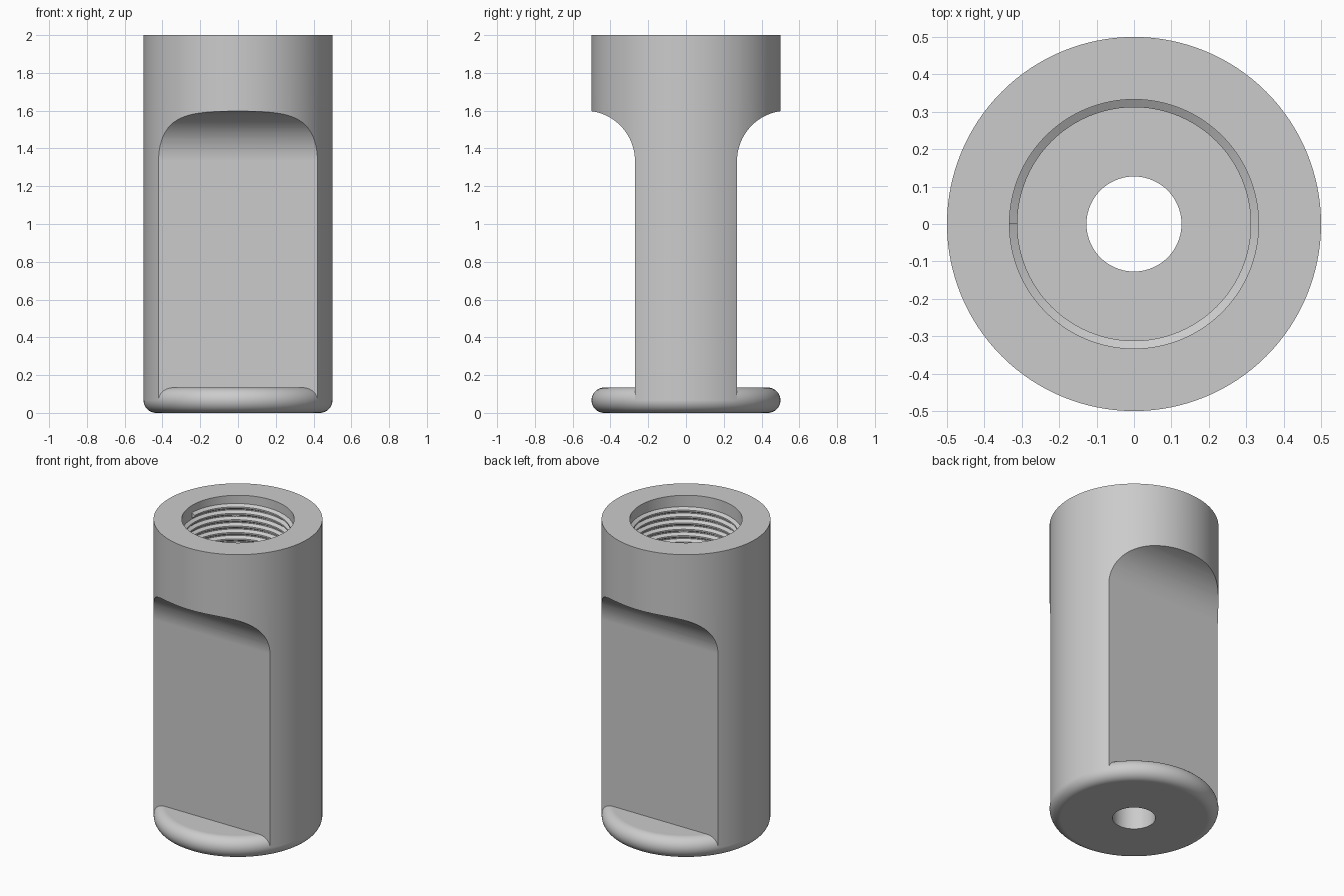
import bpy, bmesh
from math import sin, cos, pi, radians

cube = bpy.data.objects.get("Cube")
if cube:
    bpy.data.objects.remove(cube, do_unlink=True)

OUTER, BORE, CREST, HOLE = 0.5, 0.333, 0.312, 0.127
FLAT, FILLET, ROUND = 0.27, 0.267, 0.067
TOP, FLOOR, SHOULDER = 2.0, 1.6, 1.6
PITCH, SEGMENTS = 0.0417, 128

steel = bpy.data.materials.new("grey metal")
steel.use_nodes = True
steel.diffuse_color = (0.6, 0.6, 0.6, 1)
steel.node_tree.nodes["Principled BSDF"].inputs["Base Color"].default_value = (0.6, 0.6, 0.6, 1)


def make_object(name, bm):
    bmesh.ops.recalc_face_normals(bm, faces=bm.faces)
    mesh = bpy.data.meshes.new(name)
    bm.to_mesh(mesh)
    bm.free()
    mesh.materials.append(steel)
    obj = bpy.data.objects.new(name, mesh)
    bpy.context.collection.objects.link(obj)
    return obj


def activate(obj):
    bpy.ops.object.select_all(action='DESELECT')
    obj.select_set(True)
    bpy.context.view_layer.objects.active = obj


def smooth(obj):
    activate(obj)
    bpy.ops.object.shade_smooth_by_angle(angle=radians(30))
    weighted = obj.modifiers.new("clean normals", 'WEIGHTED_NORMAL')
    weighted.keep_sharp = True


def bridge(bm, rings, closed):
    """Skin a list of closed vertex rings."""
    count = len(rings)
    for i in range(count if closed else count - 1):
        a, b = rings[i], rings[(i + 1) % count]
        for j in range(len(a)):
            k = (j + 1) % len(a)
            bm.faces.new((a[j], a[k], b[k], b[j]))


def lathe(name, profile):
    """Turn a closed (radius, height) outline around z."""
    bm = bmesh.new()
    rings = []
    for i in range(SEGMENTS):
        t = 2 * pi * i / SEGMENTS
        rings.append([bm.verts.new((r * cos(t), r * sin(t), z)) for r, z in profile])
    bridge(bm, rings, True)
    return make_object(name, bm)


# Turned body with a stepped bore
body = lathe("body", [(HOLE, ROUND), (OUTER, ROUND), (OUTER, TOP), (BORE, TOP),
                      (BORE, FLOOR), (HOLE, FLOOR)])

# Cutter for the front and back flats, with a concave fillet under the head
arc = [pi - pi / 2 * i / 20 for i in range(21)]
outline = [(0.7, 0.03), (FLAT, 0.03)]
outline += [(FLAT + FILLET + FILLET * cos(a), SHOULDER - FILLET + FILLET * sin(a)) for a in arc]
outline += [(0.7, SHOULDER)]
bm = bmesh.new()
for side in (-1, 1):
    ends = [[bm.verts.new((x, side * y, z)) for y, z in outline] for x in (-0.7, 0.7)]
    bridge(bm, ends, False)
    for end in ends:
        bm.faces.new(end)
cutter = make_object("flat_cutter", bm)
cutter.hide_render = True

cut = body.modifiers.new("flats", 'BOOLEAN')
cut.operation, cut.solver, cut.object = 'DIFFERENCE', 'EXACT', cutter
activate(body)
bpy.ops.object.modifier_apply(modifier=cut.name)
bpy.data.objects.remove(cutter, do_unlink=True)
smooth(body)

# Foot disc with a fully rounded rim
rim = [-pi / 2 + pi * i / 24 for i in range(25)]
foot_outline = [(HOLE, 0)]
foot_outline += [(OUTER - ROUND + ROUND * cos(a), ROUND + ROUND * sin(a)) for a in rim]
foot_outline += [(0.2, 2 * ROUND), (HOLE, ROUND)]
smooth(lathe("foot_disc", foot_outline))

# Helical internal thread, starting on the right side
ridge = [(BORE + 0.003, -0.46), (CREST, -0.12), (CREST, 0.12), (BORE + 0.003, 0.46)]
turns, steps = 7, 96
start = TOP - 0.065
bm = bmesh.new()
rings = []
for i in range(turns * steps + 1):
    t = pi - 2 * pi * i / steps
    z = start - PITCH * i / steps
    rings.append([bm.verts.new((r * cos(t), r * sin(t), z + h * PITCH)) for r, h in ridge])
bridge(bm, rings, False)
for end in (rings[0], rings[-1]):
    bm.faces.new(end)
smooth(make_object("bore_thread", bm))
